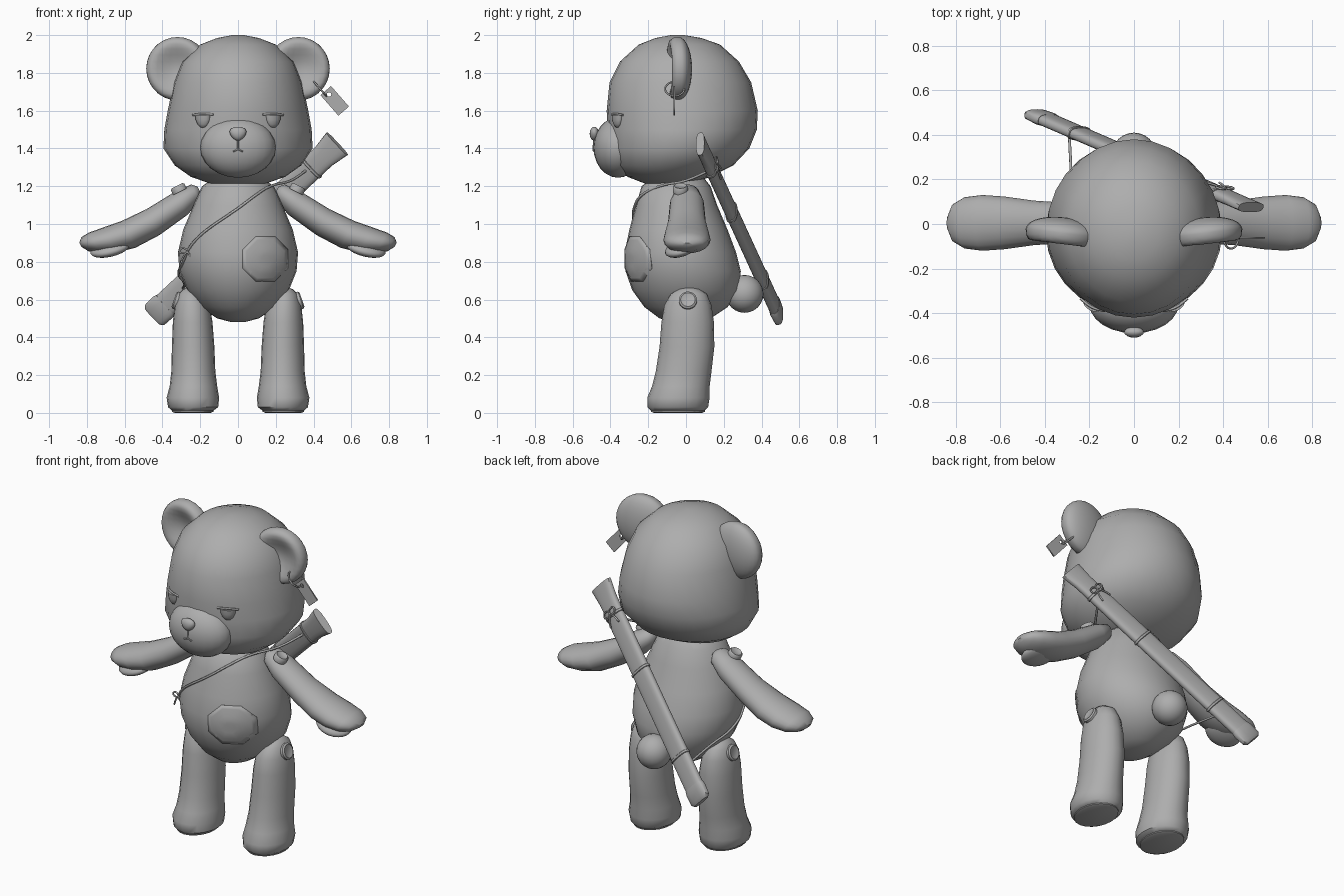
import bpy, bmesh, math
from mathutils import Vector as V

if "Cube" in bpy.data.objects:
    bpy.data.objects.remove(bpy.data.objects["Cube"])

grey = bpy.data.materials.new("plain_grey")
grey.diffuse_color = (0.42, 0.42, 0.42, 1)
grey.use_nodes = True
grey.node_tree.nodes["Principled BSDF"].inputs["Base Color"].default_value = grey.diffuse_color


def finish(name, bm, angle=45):
    bmesh.ops.recalc_face_normals(bm, faces=bm.faces)
    me = bpy.data.meshes.new(name)
    bm.to_mesh(me)
    bm.free()
    me.materials.append(grey)
    for p in me.polygons:
        p.use_smooth = True
    me.set_sharp_from_angle(angle=math.radians(angle))
    ob = bpy.data.objects.new(name, me)
    bpy.context.collection.objects.link(ob)
    return ob


def loft(name, rings, n=24, power=1.0, angle=45):
    """Skin elliptical rings given as (centre, half axis u, half axis v)."""
    bm = bmesh.new()
    loops = []
    for c, u, v in rings:
        loop = []
        for i in range(n):
            a = 2 * math.pi * i / n
            x, y = math.cos(a), math.sin(a)
            x = math.copysign(abs(x) ** power, x)
            y = math.copysign(abs(y) ** power, y)
            loop.append(bm.verts.new(V(c) + V(u) * x + V(v) * y))
        loops.append(loop)
    for a, b in zip(loops, loops[1:]):
        for i in range(n):
            j = (i + 1) % n
            bm.faces.new((a[i], a[j], b[j], b[i]))
    bm.faces.new(loops[0])
    bm.faces.new(loops[-1])
    return finish(name, bm, angle)


def stack(name, rows, **kw):
    """Upright loft from rows of z, x min, x max, y min, y max."""
    return loft(name, [(((a + b) / 2, (c + d) / 2, z), ((b - a) / 2, 0, 0),
                        (0, (d - c) / 2, 0)) for z, a, b, c, d in rows], **kw)


def ball(name, c, r, shape=None, seg=24, yaw=0):
    bm = bmesh.new()
    bmesh.ops.create_uvsphere(bm, u_segments=seg, v_segments=seg // 2, radius=1)
    for v in bm.verts:
        if shape:
            shape(v.co)
        v.co = V((v.co.x * r[0], v.co.y * r[1], v.co.z * r[2]))
    ob = finish(name, bm)
    ob.location = c
    ob.rotation_euler.z = yaw
    return ob


def disc(name, c, normal, r, t):
    d = V(normal).normalized()
    u = d.orthogonal().normalized()
    w = d.cross(u)
    c = V(c)
    return loft(name, [(c + d * h, u * q, w * q) for h, q in
                       ((-t, r), (t * .5, r), (t, r * .8), (t * .8, r * .7))], 20)


def cord(name, pts, r=.006, closed=False):
    cu = bpy.data.curves.new(name, 'CURVE')
    cu.dimensions = '3D'
    cu.bevel_depth = r
    cu.bevel_resolution = 1
    cu.resolution_u = 4
    cu.use_fill_caps = True
    sp = cu.splines.new('BEZIER')
    sp.bezier_points.add(len(pts) - 1)
    for bp, p in zip(sp.bezier_points, pts):
        bp.co = p
        bp.handle_left_type = bp.handle_right_type = 'AUTO'
    sp.use_cyclic_u = closed
    cu.materials.append(grey)
    ob = bpy.data.objects.new(name, cu)
    bpy.context.collection.objects.link(ob)
    return ob


def bow(name, c, u, w, size):
    """Two loops and two tails tied at c, spread along u and w."""
    c, u, w = V(c), V(u) * size, V(w) * size
    for s in (-1, 1):
        cord(name + "_loop", [c, c + u * s * .6 + w * .4, c + u * s - w * .0,
                              c + u * s * .6 - w * .25], .005, True)
        cord(name + "_tail", [c, c + u * s * .5 - w * .7, c + u * s * .8 - w * 1.5], .005)


# Head and muzzle
head = [(2.0, .03, -.08, -.01), (1.985, .11, -.16, .08), (1.95, .2, -.25, .18),
        (1.86, .295, -.35, .28), (1.75, .34, -.405, .345), (1.6, .372, -.42, .38),
        (1.5, .39, -.415, .375), (1.4, .395, -.41, .335), (1.31, .335, -.385, .25),
        (1.25, .25, -.31, .13), (1.215, .15, -.22, .03), (1.2, .05, -.14, -.05)]
stack("head", [(z, -x, x, a, b) for z, x, a, b in head], n=28)
ball("muzzle", (0, -.36, 1.405), (.2, .13, .16))

# Nose and mouth
def nose_shape(p):
    p.x *= 1 + .3 * p.z
ball("nose", (0, -.485, 1.478), (.043, .025, .037), nose_shape, 16)
cord("mouth_line", [(0, -.488, 1.45), (0, -.492, 1.39)], .004)
for s in (-1, 1):
    cord("mouth_corner", [(0, -.491, 1.4), (s * .014, -.491, 1.388), (s * .026, -.487, 1.385)], .004)

# Sleepy eyes with flat upper lids
def eye_shape(p):
    p.z = min(p.z, 0)
for s in (-1, 1):
    ball("eye", (s * .185, -.362, 1.578), (.045, .028, .07), eye_shape, 16, s * .45)
    cord("eyelid", [(s * .13, -.39, 1.58), (s * .185, -.375, 1.583), (s * .24, -.335, 1.577)], .006)

# Dished ears
def ear_shape(p):
    if p.y < 0:
        p.y *= .1 + 1.7 * (p.x ** 2 + p.z ** 2)
for s in (-1, 1):
    ball("ear", (s * .32, -.04, 1.822), (.167, .07, .168), ear_shape, 28, s * .12)

# Body and tail
body = [(1.25, .12, -.17, .09), (1.2, .19, -.235, .13), (1.1, .235, -.265, .165),
        (.97, .29, -.30, .22), (.85, .318, -.325, .265), (.75, .31, -.32, .29),
        (.65, .27, -.285, .285), (.56, .20, -.22, .22), (.50, .11, -.14, .13),
        (.482, .04, -.06, .05)]
torso = stack("body", [(z, -x, x, a, b) for z, x, a, b in body], n=28)
ball("tail", (0, .31, .63), (.1, .1, .1))


def belly_y(x, z):
    for (z1, *p), (z0, *q) in zip(body, body[1:]):
        if z0 <= z <= z1:
            t = (z - z0) / (z1 - z0)
            rx, a, b = [m * t + k * (1 - t) for m, k in zip(p, q)]
            return (a + b) / 2 - (b - a) / 2 * math.sqrt(max(0, 1 - (x / rx) ** 2))


# Belly patch laid on the body
bm = bmesh.new()
rings = [[bm.verts.new((.145 + .13 * k / 6 * math.cos(a), 0, .815 + .13 * k / 6 * math.sin(a)))
          for a in [math.pi * (i + .5) / 4 for i in range(8)]] for k in range(1, 7)]
for v in bm.verts:
    v.co.y = belly_y(v.co.x, v.co.z) - .005
bm.faces.new(rings[0])
for a, b in zip(rings, rings[1:]):
    for i in range(8):
        bm.faces.new((a[i], a[i - 1], b[i - 1], b[i]))
patch = finish("belly_patch", bm)
patch.modifiers.new("thickness", 'SOLIDIFY').thickness = .004

# Arms, legs, pads and joint buttons
arm = [(.205, 1.18, .02, .03), (.225, 1.165, .05, .065), (.3, 1.11, .07, .09),
       (.45, 1.01, .077, .1), (.58, .945, .08, .118), (.68, .915, .075, .125),
       (.76, .9, .062, .115), (.81, .893, .042, .085), (.835, .89, .012, .03)]
leg = [(.012, .13, .35, -.185, .1), (.03, .105, .37, -.203, .117), (.08, .1, .378, -.205, .125),
       (.14, .11, .362, -.18, .125), (.22, .12, .353, -.16, .135), (.35, .125, .35, -.14, .15),
       (.48, .135, .345, -.13, .148), (.57, .15, .335, -.115, .135),
       (.63, .18, .315, -.08, .11), (.655, .215, .29, -.04, .07), (.665, .24, .265, -.01, .035)]
for s in (-1, 1):
    loft("arm", [((s * x, .005, z), (s * .45 * h, 0, .89 * h), (0, w, 0)) for x, z, h, w in arm], 20)
    pad = ball("palm_pad", (s * .675, -.025, .872), (.11, .09, .038))
    pad.rotation_euler = (.3, s * .25, 0)
    disc("shoulder_button", (s * .315, -.03, 1.187), (s * .45, 0, .9), .04, .018)
    stack("leg", [(z, *sorted((s * a, s * b)), c, d) for z, a, b, c, d in leg], n=20)
    stack("sole", [(z, *sorted((s * (.13 + k), s * (.35 - k))), -.185 + k, .1 - k)
                   for z, k in ((.02, 0), (.006, 0), (0, .015))], n=20)
    disc("hip_button", (s * .326, .01, .595), (s, 0, .35), .048, .014)

# Flat slanted case across the back, with bands and end caps
p0, p1 = V((-.44, .49, .52)), V((.525, .075, 1.425))
d = (p1 - p0).normalized()
w = (V((.68, 0, -.73)) - d * d.dot(V((.68, 0, -.73)))).normalized()
n = d.cross(w)
length = (p1 - p0).length


def section(name, rows):
    loft(name, [(p0 + d * t * length, w * a, n * b) for t, a, b in rows], 20, .7, 35)


section("case", [(.05, .068, .027), (.2, .068, .027), (.9, .066, .027), (.93, .067, .026),
                 (1, .082, .023)])
section("case_tip", [(-.012, .058, .016), (.0, .074, .026), (.045, .076, .03), (.06, .07, .028)])
for t in (.2, .6, .86):
    section("case_band", [(t - .006, .069, .029), (t - .004, .072, .032),
                          (t + .004, .072, .032), (t + .006, .069, .029)])

# Shoulder strap with bows
strap = [(.37, .14, 1.29), (.28, .0, 1.23)]
for x, z in ((.17, 1.2), (.09, 1.15), (.01, 1.09), (-.07, 1.035), (-.15, .98),
             (-.21, .93), (-.26, .87), (-.29, .8)):
    strap.append((x, belly_y(x, z) - .006, z))
strap += [(-.315, 0, .74), (-.285, .17, .69), (-.29, .4, .66)]
cord("strap", strap, .007)
bow("strap_bow", (-.27, belly_y(-.27, .855) - .012, .855), (.95, -.2, 0), (0, 0, 1), .042)
bow("case_bow", p0 + d * .87 * length - n * math.copysign(.036, -n.y) * 1.0, w, d, .05)

# Ear ring and hanging tag
c, e = V((.435, -.06, 1.715)), V((.66, 0, -.75))
cord("ear_ring", [c + e * .05 * math.cos(k * math.pi / 4) + V((0, .05 * math.sin(k * math.pi / 4), 0))
                  for k in range(8)], .005, True)
cu = bpy.data.curves.new("ear_tag", 'CURVE')
cu.dimensions = '2D'
cu.fill_mode = 'BOTH'
cu.extrude = .004
hole = [(.012 * math.cos(k * math.pi / 5), .045 + .012 * math.sin(k * math.pi / 5)) for k in range(10)]
for pts in ([(-.037, -.072), (.037, -.072), (.037, .072), (-.037, .072)], hole):
    sp = cu.splines.new('POLY')
    sp.points.add(len(pts) - 1)
    for q, (x, y) in zip(sp.points, pts):
        q.co = (x, y, 0, 1)
    sp.use_cyclic_u = True
cu.materials.append(grey)
tag = bpy.data.objects.new("ear_tag", cu)
bpy.context.collection.objects.link(tag)
tag.location = (.512, -.062, 1.652)
tag.rotation_euler = (math.pi / 2, -.72, 0)
